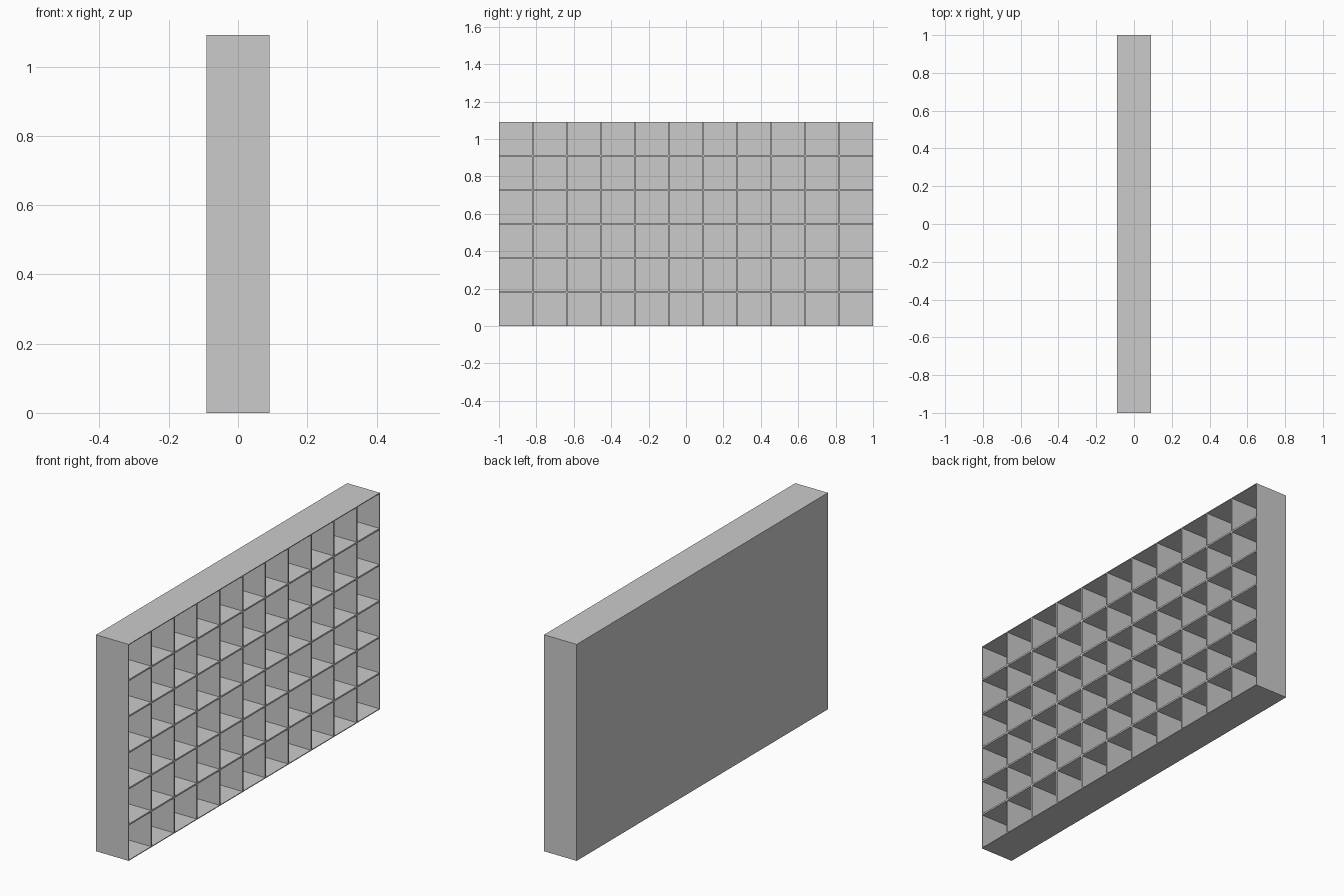
import bpy
import bmesh
from mathutils import Matrix, Vector

if "Cube" in bpy.data.objects:
    bpy.data.objects.remove(bpy.data.objects["Cube"])

COLS, ROWS = 11, 6
CELL = 2 / COLS
DEPTH = CELL
WALL = 0.004      # half a divider, and the outer boards
BACK = 0.004

bm = bmesh.new()

# Open front: a grid of cells in the yz plane, facing +x
to_yz = Matrix(((0, 0, 1, DEPTH / 2), (1, 0, 0, 0),
                (0, 1, 0, ROWS * CELL / 2), (0, 0, 0, 1)))
size = Matrix.Diagonal((COLS * CELL, ROWS * CELL, 1, 1))
bmesh.ops.create_grid(bm, x_segments=COLS, y_segments=ROWS, size=0.5,
                      matrix=to_yz @ size)
bm.normal_update()
cells = bm.faces[:]

# Outer case: pull the rim back and close it with the back panel
rim = [e for e in bm.edges if e.is_boundary]
new = bmesh.ops.extrude_edge_only(bm, edges=rim)["geom"]
verts = [g for g in new if isinstance(g, bmesh.types.BMVert)]
bmesh.ops.translate(bm, verts=verts, vec=Vector((-DEPTH, 0, 0)))
bmesh.ops.edgeloop_fill(bm, edges=[e for e in bm.edges if e.is_boundary])

# Cubbies: leave thin dividers, then sink each cell to the back panel
bmesh.ops.inset_individual(bm, faces=cells, thickness=WALL, use_even_offset=True)
bmesh.ops.inset_individual(bm, faces=cells, thickness=0, depth=-(DEPTH - BACK))

# Clean the flat boards
bmesh.ops.recalc_face_normals(bm, faces=bm.faces[:])
bmesh.ops.dissolve_limit(bm, angle_limit=0.01, verts=bm.verts[:], edges=bm.edges[:])

mesh = bpy.data.meshes.new("cubby_shelf")
bm.to_mesh(mesh)
bm.free()
shelf = bpy.data.objects.new("cubby_shelf", mesh)
bpy.context.collection.objects.link(shelf)
